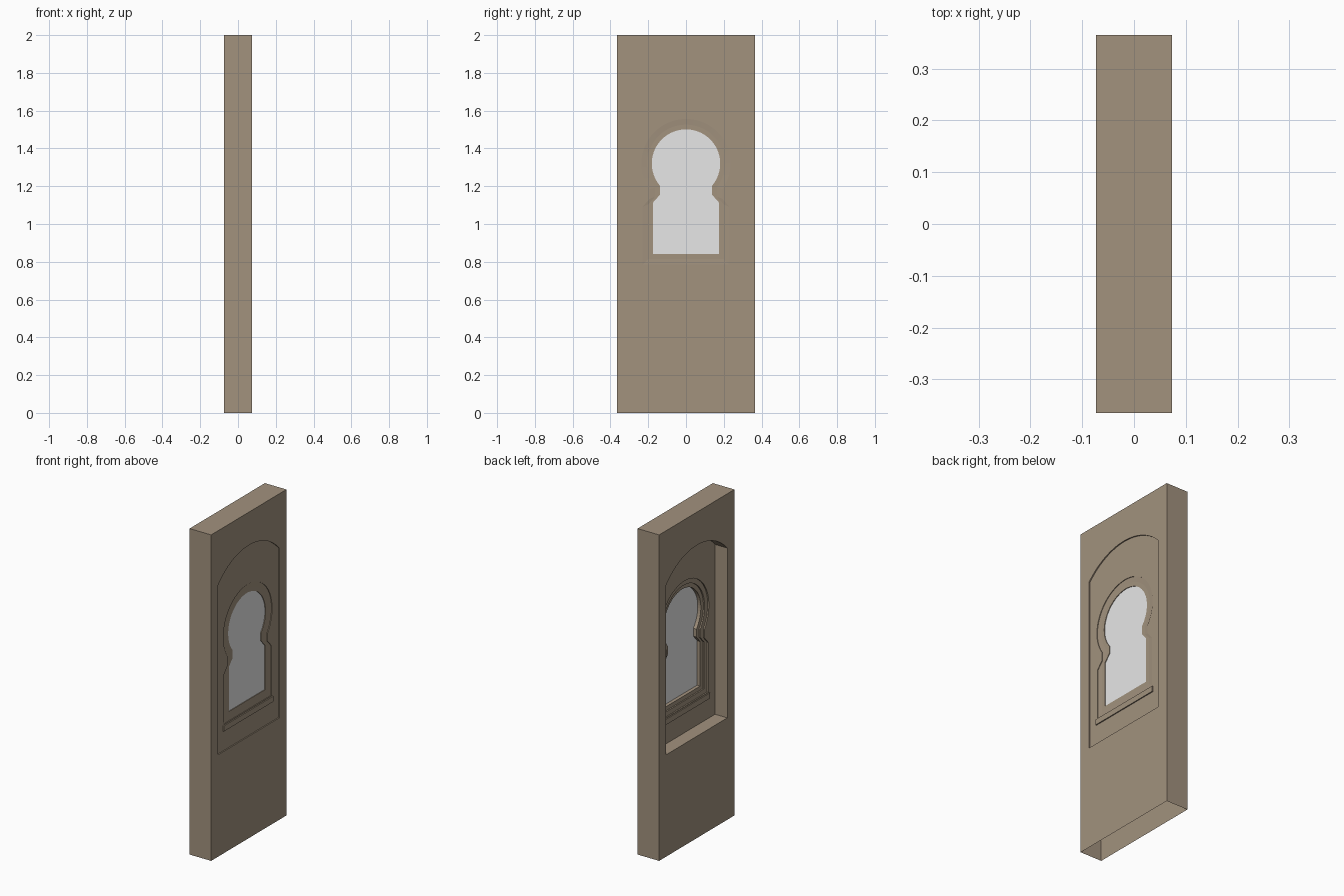
import bpy, bmesh, math

if "Cube" in bpy.data.objects:
    bpy.data.objects.remove(bpy.data.objects["Cube"])


def material(name, rgb):
    m = bpy.data.materials.new(name)
    m.diffuse_color = (*rgb, 1)
    m.use_nodes = True
    m.node_tree.nodes["Principled BSDF"].inputs["Base Color"].default_value = m.diffuse_color
    return m


STONE = material("brown_stone", (0.36, 0.287, 0.208))
GLASS = material("pale_grey_glass", (0.8, 0.8, 0.8))


# Outlines in the y-z plane, all running counter-clockwise
def rect(w, z0, z1):
    return [(-w, z0), (w, z0), (w, z1), (-w, z1)]


def arch(w, z0, spring, rise, n=32):
    r = (w * w + rise * rise) / (2 * rise)
    a = math.asin(w / r)
    zc = spring + rise - r
    top = [(r * math.sin(a - 2 * a * i / n), zc + r * math.cos(a - 2 * a * i / n))
           for i in range(n + 1)]
    return [(-w, z0), (w, z0)] + top


def keyhole(o, n=48):
    """Horseshoe window outline, grown outwards by o."""
    r, neck, wide = 0.181 + o, 0.138 + o, 0.175 + o
    a = math.acos(neck / r)
    arc = [(r * math.cos(-a + (math.pi + 2 * a) * i / n),
            1.32 + r * math.sin(-a + (math.pi + 2 * a) * i / n)) for i in range(n + 1)]
    right = [(wide, 0.84 - o), (wide, 1.113 - 0.4 * o), (neck, 1.155 - 0.4 * o)]
    return right + arc + [(-y, z) for y, z in reversed(right)]


def loop(bm, pts, x):
    return [bm.verts.new((x, y, z)) for y, z in pts]


def bridge(bm, a, b, skip=()):
    n = len(a)
    for i in range(n):
        if i not in skip:
            j = (i + 1) % n
            bm.faces.new((a[i], a[j], b[j], b[i]))


def fill(bm, *loops):
    """Flat face bounded by the first loop with the others as holes."""
    edges = []
    for l in loops:
        for i in range(len(l)):
            pair = (l[i], l[(i + 1) % len(l)])
            edges.append(bm.edges.get(pair) or bm.edges.new(pair))
    bmesh.ops.triangle_fill(bm, edges=edges, use_beauty=True, normal=(1, 0, 0))


def finish(bm, name, mat):
    bmesh.ops.recalc_face_normals(bm, faces=bm.faces[:])
    me = bpy.data.meshes.new(name)
    bm.to_mesh(me)
    bm.free()
    me.materials.append(mat)
    ob = bpy.data.objects.new(name, me)
    bpy.context.collection.objects.link(ob)


# Hollow wall, open underneath, with an arched niche on each face
bm = bmesh.new()
ends = []
for face, floor, step, slope, inner in ((0.073, 0.066, 0.062, 0.060, 0.060),
                                        (-0.073, 0.010, 0.018, 0.018, 0.026)):
    outline = loop(bm, rect(0.365, 0, 2), face)
    rim = loop(bm, arch(0.296, 0.625, 1.667, 0.13), face)
    back = loop(bm, arch(0.296, 0.625, 1.667, 0.13), floor)
    fill(bm, outline, rim)
    bridge(bm, rim, back)
    # stepped horseshoe frame
    k = [loop(bm, keyhole(o), x) for o, x in
         ((0.055, floor), (0.055, step), (0.025, slope), (0.025, inner), (0, inner))]
    fill(bm, back, k[0])
    for a, b in zip(k, k[1:]):
        bridge(bm, a, b)
    ends.append((outline, k[-1]))
bridge(bm, ends[0][0], ends[1][0], skip=(0,))   # sides and top
bridge(bm, ends[0][1], ends[1][1])              # window opening
bmesh.ops.remove_doubles(bm, verts=bm.verts[:], dist=1e-5)
finish(bm, "wall_with_window_frame", STONE)


# Solid slabs between two x positions
def slab(name, pts, x0, x1, mat):
    bm = bmesh.new()
    a, b = loop(bm, pts, x0), loop(bm, pts, x1)
    bm.faces.new(a)
    bm.faces.new(b)
    bridge(bm, a, b)
    finish(bm, name, mat)


slab("window_pane", keyhole(0), 0.047, 0.056, GLASS)
slab("outer_sill", rect(0.24, 0.746, 0.78), 0.06, 0.0725, STONE)
slab("inner_sill", rect(0.24, 0.746, 0.78), 0.004, 0.016, STONE)
